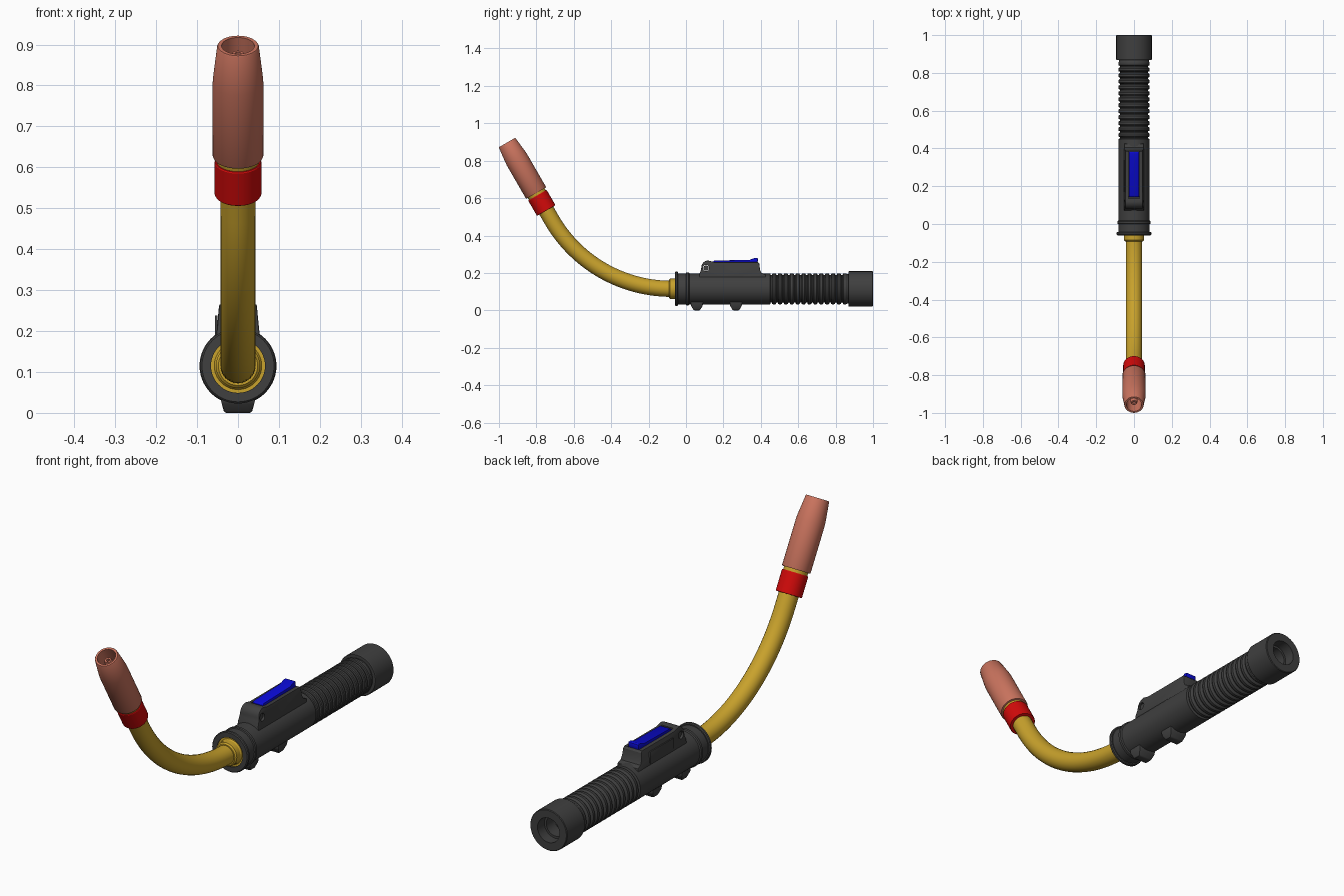
import bpy, bmesh, math
from mathutils import Vector, Matrix

if "Cube" in bpy.data.objects:
    bpy.data.objects.remove(bpy.data.objects["Cube"])


def material(name, rgb):
    m = bpy.data.materials.new(name)
    m.diffuse_color = (*rgb, 1)
    m.use_nodes = True
    m.node_tree.nodes["Principled BSDF"].inputs["Base Color"].default_value = m.diffuse_color
    return m


DARK = material("dark_plastic", (0.05, 0.05, 0.05))
GOLD = material("brass", (0.58, 0.36, 0.025))
RED = material("red", (0.65, 0.003, 0.003))
BLUE = material("blue", (0.003, 0.003, 0.65))
COPPER = material("copper", (0.58, 0.17, 0.11))

HZ = 0.115                                   # height of the handle axis
TIP = Vector((0, -0.957, 0.897))             # centre of the nozzle mouth
BACK = Vector((0, 0.5, -math.sqrt(0.75)))    # from the mouth back to the neck


def finish(name, bm, mat):
    bmesh.ops.remove_doubles(bm, verts=bm.verts, dist=1e-5)
    bmesh.ops.recalc_face_normals(bm, faces=bm.faces)
    me = bpy.data.meshes.new(name)
    bm.to_mesh(me)
    bm.free()
    ob = bpy.data.objects.new(name, me)
    bpy.context.collection.objects.link(ob)
    if mat:
        me.materials.append(mat)
    return ob


def lathe(name, profile, mat, origin, axis, sides=56):
    """Closed (radius, distance) profile turned around an axis."""
    bm = bmesh.new()
    place = Matrix.Translation(origin) @ Vector(axis).to_track_quat('Z', 'Y').to_matrix().to_4x4()
    rings = []
    for i in range(sides):
        a = 2 * math.pi * i / sides
        rings.append([bm.verts.new(place @ Vector((r * math.cos(a), r * math.sin(a), d)))
                      for r, d in profile])
    n = len(profile)
    for i in range(sides):
        p, q = rings[i], rings[(i + 1) % sides]
        for j in range(n):
            k = (j + 1) % n
            if profile[j][0] == 0 and profile[k][0] == 0:
                continue
            if profile[j][0] == 0:
                bm.faces.new((p[j], p[k], q[k]))
            elif profile[k][0] == 0:
                bm.faces.new((p[j], p[k], q[j]))
            else:
                bm.faces.new((p[j], p[k], q[k], q[j]))
    return finish(name, bm, mat)


def prism(name, outline, width, mat):
    """(y, z) side outline, with half width given as a function of z."""
    bm = bmesh.new()
    sides = [[bm.verts.new((s * width(z), y, z)) for y, z in outline] for s in (-1, 1)]
    for s in sides:
        bm.faces.new(s)
    n = len(outline)
    for i in range(n):
        j = (i + 1) % n
        bm.faces.new((sides[0][i], sides[0][j], sides[1][j], sides[1][i]))
    return finish(name, bm, mat)


def apply(ob, kind, **settings):
    mod = ob.modifiers.new(kind.lower(), kind)
    for k, v in settings.items():
        setattr(mod, k, v)
    bpy.context.view_layer.objects.active = ob
    bpy.ops.object.modifier_apply(modifier=mod.name)


def cut(ob, cutter):
    apply(ob, 'BOOLEAN', operation='DIFFERENCE', object=cutter, solver='EXACT')
    bpy.data.objects.remove(cutter)


# Handle with front collars and ribbed grip
handle = [(0, -0.02), (0.066, -0.02), (0.066, -0.06), (0.088, -0.06), (0.092, -0.056),
          (0.092, -0.047), (0.088, -0.043), (0.083, -0.043), (0.083, 0.0), (0.088, 0.002),
          (0.088, 0.014), (0.083, 0.018), (0.083, 0.45)]
pitch, ribs = 0.0315, 13
for i in range(ribs):
    y = 0.45 + i * pitch
    handle += [(0.073, y + 0.003), (0.073, y + 0.009), (0.080, y + 0.011),
               (0.083, y + 0.015), (0.083, y + 0.027), (0.080, y + 0.031)]
handle += [(0.075, 0.88), (0, 0.88)]
lathe("handle", handle, DARK, (0, 0, HZ), (0, 1, 0))

# Hollow rear cap
lathe("rear_cap", [(0.07, 0.868), (0.092, 0.868), (0.094, 0.871), (0.094, 0.997), (0.091, 1.0),
                   (0.056, 1.0), (0.056, 0.95), (0.046, 0.95), (0.046, 0.89), (0, 0.89),
                   (0, 0.868)], DARK, (0, 0, HZ), (0, 1, 0))

# Trigger housing, slotted on top and drilled for the pivot
outline = [(0.07, 0.13), (0.072, 0.195), (0.080, 0.215)]
for i in range(7):
    a = math.radians(180 - 15 * i)
    outline.append((0.118 + 0.036 * math.cos(a), 0.230 + 0.036 * math.sin(a)))
outline += [(0.15, 0.258), (0.385, 0.258), (0.392, 0.250), (0.396, 0.215), (0.404, 0.200),
            (0.425, 0.192), (0.425, 0.13)]
housing = prism("trigger_housing", outline,
                lambda z: 0.046 + 0.10 * max(0, 0.26 - z), DARK)
apply(housing, 'BEVEL', width=0.004, segments=2, limit_method='ANGLE', angle_limit=math.radians(50))
cut(housing, prism("slot_cutter", [(0.135, 0.232), (0.385, 0.232), (0.385, 0.3), (0.135, 0.3)],
                   lambda z: 0.029, None))
cut(housing, lathe("pin_cutter", [(0, -0.1), (0.017, -0.1), (0.017, 0.1), (0, 0.1)], None,
                   (0, 0.107, 0.226), (1, 0, 0), 32))
lathe("pivot_pin", [(0, -0.042), (0.014, -0.042), (0.014, 0.042), (0, 0.042)], DARK,
      (0, 0.107, 0.226), (1, 0, 0), 32)

# Raised side panel on the left
panel = prism("side_panel", [(0.17, 0.185), (0.34, 0.185), (0.34, 0.238), (0.17, 0.238)],
              lambda z: 0.0035, DARK)
panel.location.x = -0.053
apply(panel, 'BEVEL', width=0.002, segments=2)

# Trigger lever with raised rear lip
trigger = prism("trigger", [(0.142, 0.236), (0.142, 0.260), (0.152, 0.266), (0.34, 0.270),
                            (0.372, 0.281), (0.384, 0.279), (0.384, 0.262), (0.372, 0.236)],
                lambda z: 0.026, BLUE)
apply(trigger, 'BEVEL', width=0.002, segments=2, limit_method='ANGLE', angle_limit=math.radians(30))

# Two tapered lugs under the handle
for name, y in (("front_lug", 0.058), ("rear_lug", 0.267)):
    lug = prism(name, [(y - 0.034, 0.055), (y - 0.032, 0.026), (y - 0.017, 0.0),
                       (y + 0.017, 0.0), (y + 0.032, 0.026), (y + 0.034, 0.055)],
                lambda z: 0.033 + 0.4 * min(z, 0.03), DARK)
    apply(lug, 'BEVEL', width=0.005, segments=2, limit_method='ANGLE', angle_limit=math.radians(25))

# Brass ferrule where the neck enters the handle
lathe("neck_ferrule", [(0, -0.092), (0.048, -0.092), (0.054, -0.086), (0.054, -0.06),
                       (0.058, -0.054), (0.066, -0.054), (0.066, 0), (0, 0)],
      GOLD, (0, 0, HZ), (0, 1, 0))

# Bent neck tube: straight, 60 degree arc, straight
R, y0 = 0.74, -0.078
path = [(0, 0, HZ)]
for i in range(31):
    a = math.radians(2 * i)
    path.append((0, y0 - R * math.sin(a), HZ + R * (1 - math.cos(a))))
path.append(tuple(TIP + BACK * 0.33))
curve = bpy.data.curves.new("neck_tube", 'CURVE')
curve.dimensions = '3D'
curve.bevel_depth = 0.043
curve.bevel_resolution = 10
curve.use_fill_caps = True
spline = curve.splines.new('POLY')
spline.points.add(len(path) - 1)
for p, co in zip(spline.points, path):
    p.co = (*co, 1)
curve.materials.append(GOLD)
bpy.context.collection.objects.link(bpy.data.objects.new("neck_tube", curve))

# Insulating collar and the brass seat behind the nozzle
lathe("red_collar", [(0, 0.325), (0.055, 0.325), (0.057, 0.328), (0.057, 0.417),
                     (0.055, 0.42), (0, 0.42)], RED, TIP, BACK)
lathe("nozzle_seat", [(0, 0.20), (0.039, 0.20), (0.039, 0.30), (0.052, 0.30),
                      (0.052, 0.33), (0, 0.33)], GOLD, TIP, BACK)

# Tapered hollow nozzle
lathe("nozzle", [(0.040, 0.0), (0.049, 0.0), (0.051, 0.003), (0.0605, 0.085), (0.062, 0.105),
                 (0.062, 0.308), (0.060, 0.312), (0.040, 0.312)], COPPER, TIP, BACK)

# Contact tip with wire hole, and the diffuser behind it
lathe("contact_tip", [(0.007, 0.022), (0.014, 0.022), (0.018, 0.034), (0.018, 0.13),
                      (0, 0.13), (0, 0.06), (0.007, 0.06)], COPPER, TIP, BACK, 32)
lathe("gas_diffuser", [(0, 0.10), (0.026, 0.10), (0.030, 0.105), (0.030, 0.21), (0, 0.21)],
      GOLD, TIP, BACK, 32)

# Smooth shading with crisp edges
bpy.ops.object.select_all(action='DESELECT')
for ob in bpy.context.scene.objects:
    if ob.type == 'MESH':
        ob.select_set(True)
        bpy.context.view_layer.objects.active = ob
bpy.ops.object.shade_smooth_by_angle(angle=math.radians(30))
